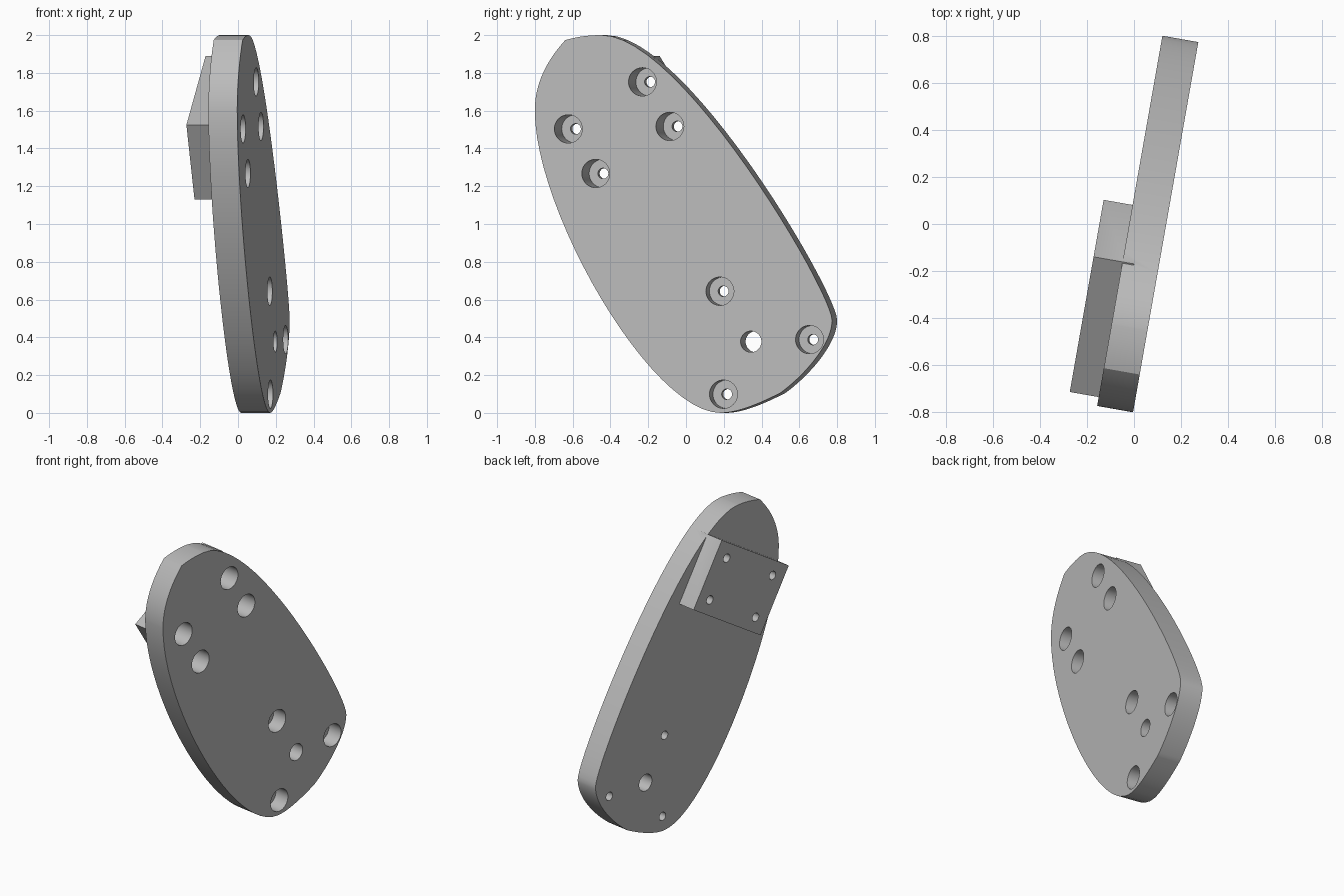
import bpy, bmesh, math
from mathutils import Vector, Matrix
from mathutils.geometry import interpolate_bezier

cube = bpy.data.objects.get("Cube")
if cube:
    bpy.data.objects.remove(cube, do_unlink=True)

# Plate faces and block back, measured along the plate normal
BACK, FRONT, BLOCK_BACK = -0.02, 0.135, -0.145
YAW = Matrix.Rotation(math.radians(-10), 4, "Z")

grey = bpy.data.materials.new("light_grey")
grey.use_nodes = True
colour = (0.5, 0.5, 0.5, 1)
grey.diffuse_color = colour
grey.node_tree.nodes["Principled BSDF"].inputs["Base Color"].default_value = colour


def prism(name, points, x0, x1):
    """Extrude a (y, z) outline between two x positions."""
    bm = bmesh.new()
    face = bm.faces.new([bm.verts.new((x0, y, z)) for y, z in points])
    grown = bmesh.ops.extrude_face_region(bm, geom=[face])["geom"]
    moved = [v for v in grown if isinstance(v, bmesh.types.BMVert)]
    bmesh.ops.translate(bm, verts=moved, vec=(x1 - x0, 0, 0))
    bmesh.ops.recalc_face_normals(bm, faces=bm.faces)
    mesh = bpy.data.meshes.new(name)
    bm.to_mesh(mesh)
    bm.free()
    mesh.materials.append(grey)
    obj = bpy.data.objects.new(name, mesh)
    bpy.context.collection.objects.link(obj)
    return obj


def circle(centre, radius, sides=40):
    steps = [math.tau * i / sides for i in range(sides)]
    return [(centre[0] + radius * math.cos(a), centre[1] + radius * math.sin(a)) for a in steps]


def combine(target, tool, operation):
    """Apply a boolean and discard the tool."""
    mod = target.modifiers.new(operation.lower(), "BOOLEAN")
    mod.object, mod.operation, mod.solver = tool, operation, "EXACT"
    bpy.context.view_layer.objects.active = target
    bpy.ops.object.modifier_apply(modifier=mod.name)
    bpy.data.objects.remove(tool, do_unlink=True)


def drill(target, centre, radius, x0, x1):
    combine(target, prism("drill", circle(centre, radius), x0, x1), "DIFFERENCE")


# Plate outline: curve segments as anchor, handle, handle
outline = [
    (-0.43, 2.0), (0.0, 2.0), (0.809, 0.64),
    (0.809, 0.49), (0.809, 0.36), (0.65, 0.19),
    (0.53, 0.105), (0.44, 0.06), (0.31, 0.0),
    (0.21, 0.0), (-0.165, 0.0), (-0.789, 1.07),
    (-0.789, 1.6), (-0.789, 1.76), (-0.71, 1.88),
    (-0.626, 1.973), (-0.56, 1.992), (-0.5, 2.0),
]
knots = [Vector(p) for p in outline + outline[:1]]
profile = []
for i in range(0, len(outline), 3):
    profile += [tuple(p[:2]) for p in interpolate_bezier(*knots[i:i + 4], 25)[:-1]]
plate = prism("mounting_plate", profile, BACK, FRONT)

# Tilted block on the back
mid = Vector((-0.336, 1.51))
along = Vector((0.848, 0.53)).normalized()
across = Vector((-along.y, along.x))
signs = [(-1, -1), (1, -1), (1, 1), (-1, 1)]
corners = [mid + along * 0.344 * a + across * 0.232 * b for a, b in signs]
combine(plate, prism("mounting_block", corners, BLOCK_BACK, BACK + 0.05), "UNION")

# Four deep counterbored holes through plate and block
for a, b in signs:
    spot = mid + along * 0.235 * a + across * 0.139 * b
    drill(plate, spot, 0.075, BLOCK_BACK + 0.055, FRONT + 0.1)
    drill(plate, spot, 0.028, BLOCK_BACK - 0.1, FRONT + 0.1)

# Pivot hole with three counterbored holes around it
pivot = Vector((0.373, 0.377))
drill(plate, pivot, 0.056, BACK - 0.1, FRONT + 0.1)
for k in range(3):
    angle = math.radians(2 + 120 * k)
    spot = pivot + 0.315 * Vector((math.cos(angle), math.sin(angle)))
    drill(plate, spot, 0.075, BACK + 0.05, FRONT + 0.1)
    drill(plate, spot, 0.028, BACK - 0.1, FRONT + 0.1)

# Turn the assembly and shade it
plate.data.transform(YAW)
bpy.ops.object.select_all(action="DESELECT")
plate.select_set(True)
bpy.context.view_layer.objects.active = plate
bpy.ops.object.shade_smooth_by_angle(angle=math.radians(25))
